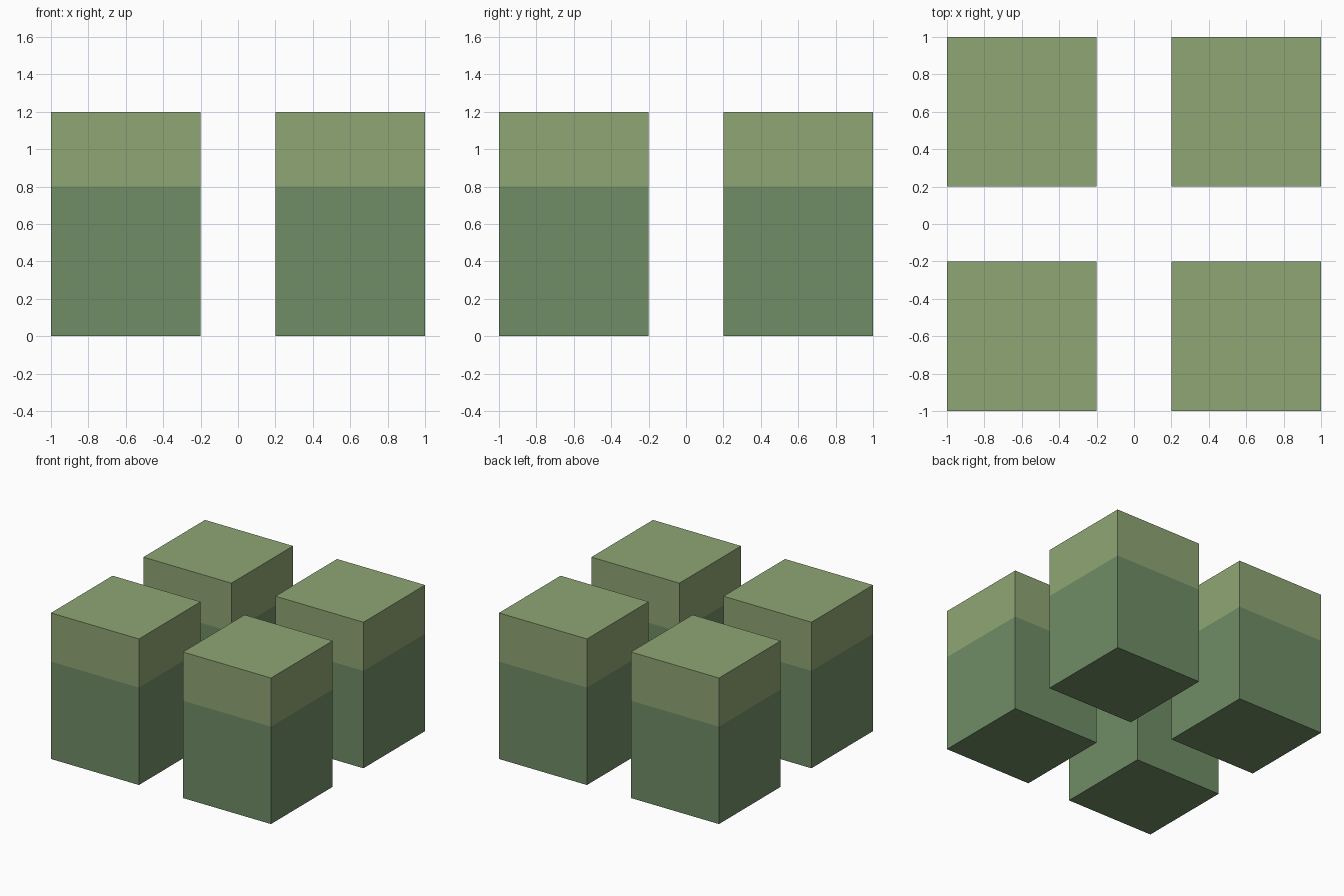
import bpy
import bmesh

if "Cube" in bpy.data.objects:
    bpy.data.objects.remove(bpy.data.objects["Cube"])

SIDE, HEIGHT, BAND, OFFSET = 0.8, 1.2, 0.8, 0.6


def material(name, rgb):
    mat = bpy.data.materials.new(name)
    mat.diffuse_color = (*rgb, 1.0)
    mat.use_nodes = True
    mat.node_tree.nodes["Principled BSDF"].inputs["Base Color"].default_value = mat.diffuse_color
    return mat


body_green = material("body_green", (0.162, 0.266, 0.133))
top_green = material("top_green", (0.275, 0.381, 0.178))


def block_mesh():
    # Square block, cut around at the colour change
    bm = bmesh.new()
    bmesh.ops.create_cube(bm, size=1.0)
    bmesh.ops.scale(bm, vec=(SIDE, SIDE, HEIGHT), verts=bm.verts)
    bmesh.ops.translate(bm, vec=(0, 0, HEIGHT / 2), verts=bm.verts)
    bmesh.ops.bisect_plane(bm, geom=bm.verts[:] + bm.edges[:] + bm.faces[:],
                           plane_co=(0, 0, BAND), plane_no=(0, 0, 1))
    for face in bm.faces:
        face.material_index = int(face.calc_center_median().z > BAND)
    mesh = bpy.data.meshes.new("block")
    bm.to_mesh(mesh)
    bm.free()
    mesh.materials.append(body_green)
    mesh.materials.append(top_green)
    return mesh


# Four identical blocks, one in each corner
mesh = block_mesh()
for x, x_name in ((-1, "left"), (1, "right")):
    for y, y_name in ((-1, "front"), (1, "back")):
        block = bpy.data.objects.new(f"{y_name}_{x_name}_block", mesh)
        block.location = (x * OFFSET, y * OFFSET, 0)
        bpy.context.collection.objects.link(block)
